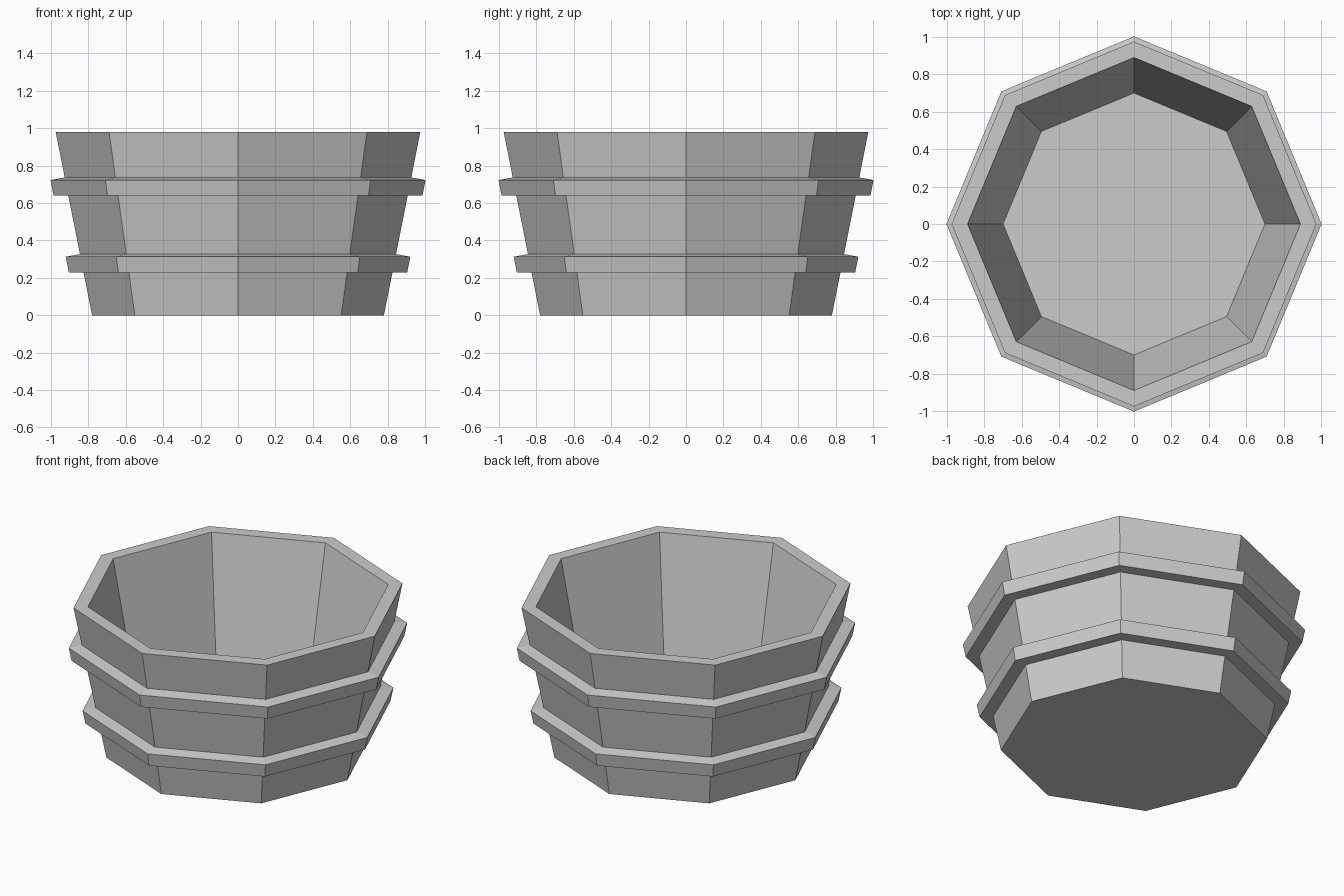
import bpy
import bmesh
from math import cos, sin, pi

cube = bpy.data.objects.get("Cube")
if cube:
    bpy.data.objects.remove(cube)

SIDES = 8
HEIGHT = 0.98
BASE_RADIUS = 0.78
TOP_RADIUS = 0.975
HOOP_BOTTOMS = (0.23, 0.64)
HOOP_HEIGHT = 0.083
HOOP_DEPTH = 0.079
HOOP_SLOPE = 0.014


def wall_radius(z):
    """Outer radius of the flared wall at a height."""
    return BASE_RADIUS + (TOP_RADIUS - BASE_RADIUS) * z / HEIGHT


# Profile from the base, up the outside over both hoops, and down the inside
profile = [(BASE_RADIUS, 0)]
for low in HOOP_BOTTOMS:
    high = low + HOOP_HEIGHT
    shoulder = high + HOOP_SLOPE
    profile += [
        (wall_radius(low), low),
        (wall_radius(low) + HOOP_DEPTH, low),
        (wall_radius(high) + HOOP_DEPTH, high),
        (wall_radius(shoulder), shoulder),
    ]
profile += [(TOP_RADIUS, HEIGHT), (0.89, HEIGHT), (0.70, 0.03)]

# Eight-sided tub with flat facets
bm = bmesh.new()
rings = []
for radius, z in profile:
    rings.append([
        bm.verts.new((radius * cos(2 * pi * i / SIDES),
                      radius * sin(2 * pi * i / SIDES), z))
        for i in range(SIDES)
    ])
for lower, upper in zip(rings, rings[1:]):
    for i in range(SIDES):
        j = (i + 1) % SIDES
        bm.faces.new((lower[i], lower[j], upper[j], upper[i]))

# Underside and inner floor
bm.faces.new(rings[0][::-1])
bm.faces.new(rings[-1])
bmesh.ops.recalc_face_normals(bm, faces=bm.faces)

mesh = bpy.data.meshes.new("hooped_tub")
bm.to_mesh(mesh)
bm.free()
tub = bpy.data.objects.new("hooped_tub", mesh)
bpy.context.collection.objects.link(tub)

# Plain grey finish
grey = bpy.data.materials.new("light_grey")
grey.use_nodes = True
colour = (0.6, 0.6, 0.6, 1)
grey.diffuse_color = colour
grey.node_tree.nodes["Principled BSDF"].inputs["Base Color"].default_value = colour
mesh.materials.append(grey)
